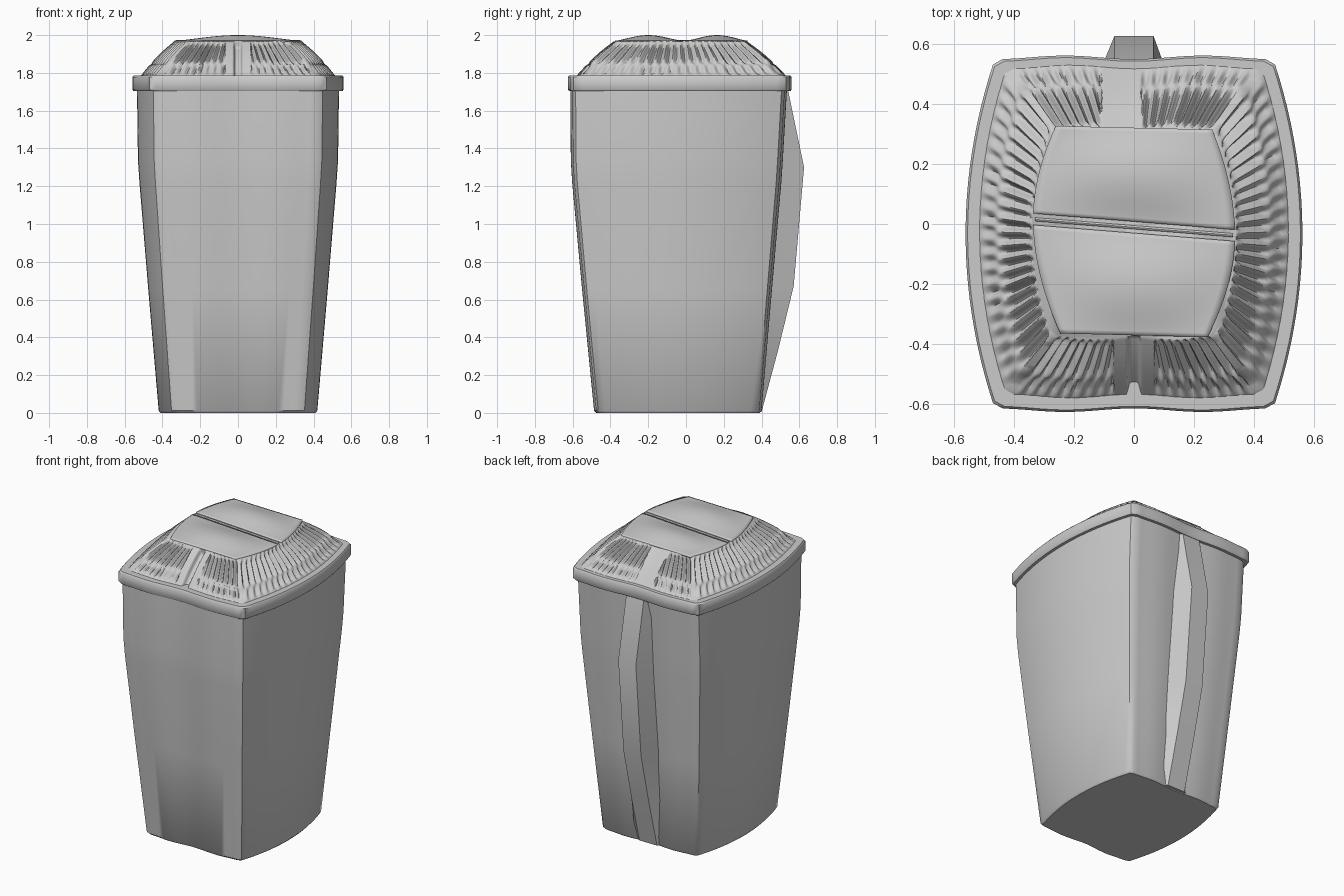
import bpy, bmesh, math, random
from mathutils import Vector

random.seed(4)
if "Cube" in bpy.data.objects:
    bpy.data.objects.remove(bpy.data.objects["Cube"])


def finish(name, bm, angle=40):
    """Turn a bmesh into a named, smooth-shaded object."""
    bmesh.ops.recalc_face_normals(bm, faces=bm.faces)
    mesh = bpy.data.meshes.new(name)
    bm.to_mesh(mesh)
    bm.free()
    obj = bpy.data.objects.new(name, mesh)
    bpy.context.collection.objects.link(obj)
    bpy.ops.object.select_all(action='DESELECT')
    obj.select_set(True)
    bpy.context.view_layer.objects.active = obj
    bpy.ops.object.shade_smooth_by_angle(angle=math.radians(angle))
    return obj


def outline(hx, y0, y1, z, n=24, bulge=0.18):
    """Four-sided section: bowed flanks, nearly flat front and back."""
    cy, hy, cx = (y0 + y1) / 2, (y1 - y0) / 2, hx * (1 - bulge)
    pts = []
    for side in range(4):
        for i in range(n):
            t = 0.95 * (2 * i / (n - 1) - 1)
            bow = hx * (1 - bulge * t * t)
            wave = 0.012 * math.cos(math.pi * t) ** 2
            pts.append(Vector([(bow, cy + hy * t, z), (-cx * t, y1 - wave, z),
                               (-bow, cy - hy * t, z), (cx * t, y0 + wave, z)][side]))
    return pts


def loft(name, rings, angle=40):
    """Skin closed rings and cap both ends."""
    bm = bmesh.new()
    rows = [[bm.verts.new(p) for p in ring] for ring in rings]
    for low, high in zip(rows, rows[1:]):
        for i in range(len(low)):
            j = (i + 1) % len(low)
            bm.faces.new((low[i], low[j], high[j], high[i]))
    bm.faces.new(rows[0][::-1])
    bm.faces.new(rows[-1])
    return finish(name, bm, angle)


def smoothstep(a, b, x):
    t = min(1, max(0, (x - a) / (b - a)))
    return t * t * (3 - 2 * t)


# Tapered bin body
loft("bin_body", [outline(*s) for s in (
    (0.41, -0.475, 0.39, 0), (0.42, -0.487, 0.40, 0.012),
    (0.475, -0.55, 0.455, 0.65), (0.522, -0.603, 0.505, 1.22),
    (0.53, -0.61, 0.513, 1.34), (0.535, -0.613, 0.535, 1.72))])

# Overhanging rim
loft("lid_rim", [outline(*s) for s in (
    (0.52, -0.59, 0.52, 1.708), (0.555, -0.62, 0.555, 1.705),
    (0.56, -0.625, 0.56, 1.712), (0.56, -0.625, 0.56, 1.778),
    (0.553, -0.618, 0.553, 1.787), (0.50, -0.57, 0.52, 1.787))])

# Back spine
spine = []
for z, inner, outer in ((0.005, 0.36, 0.40), (0.33, 0.38, 0.487), (0.67, 0.42, 0.57),
                        (1.3, 0.46, 0.625), (1.71, 0.48, 0.54)):
    spine.append([Vector(p) for p in ((0.125, inner, z), (0.065, outer, z),
                                      (-0.065, outer, z), (-0.125, inner, z))])
loft("back_spine", spine, 30)

# Fluted lid slope: long ribs above a staggered row of short ones
SAMPLES, RIBS, STEPS = 161, 20, 20
outward = [Vector(d) for d in ((1, 0, 1), (0, 1, 1), (-1, 0, 1), (0, -1, 1))]
depths = [random.uniform(0.02, 0.034) for _ in range(4 * RIBS + 1)]
rings = []
for k in range(STEPS + 1):
    v = k / STEPS
    ring = outline(0.515 - 0.175 * v, -0.58 + 0.195 * v, 0.53 - 0.205 * v,
                   1.785 + 0.18 * v + 0.012 * math.sin(math.pi * v),
                   SAMPLES, 0.18 + 0.03 * v)
    for i, p in enumerate(ring):
        side, step = divmod(i, SAMPLES)
        phase = RIBS * step / (SAMPLES - 1)
        depth = depths[side * RIBS + int(phase)]
        upper = 0.5 - 0.5 * math.cos(2 * math.pi * phase)
        lower = 0.5 + 0.5 * math.cos(2 * math.pi * phase)
        groove = depth * upper * smoothstep(0.25, 0.45, v) * (1 - smoothstep(0.85, 1, v))
        groove += 0.6 * depth * lower * smoothstep(0.03, 0.12, v) * (1 - smoothstep(0.2, 0.38, v))
        # Plain pad at the back, pad with a channel at the front
        if side == 1 and -0.11 < p.x < 0.025:
            groove = 0
        if side == 3 and abs(p.x) < 0.07:
            groove = 0.03 * (1 - smoothstep(0.012, 0.026, abs(p.x))) * (1 - smoothstep(0.9, 1, v))
        p -= outward[side].normalized() * groove
    rings.append(ring)
loft("fluted_lid", rings, 60)


def flap(name, near, far, wide, narrow):
    """Domed panel; its near edge follows the skewed centre gap."""
    bm = bmesh.new()
    n = 24
    rows = []
    for j in range(n + 1):
        v = j / n
        half = narrow + (wide - narrow) * (1 - v ** 1.8)
        row = []
        for i in range(n + 1):
            u = 2 * i / n - 1
            y = (near - 0.027 * u) * (1 - v) + (far - 0.006 * u) * v
            dome = math.sin(math.pi * v) ** 1.3 * math.cos(math.pi * u / 2) ** 1.2
            row.append(bm.verts.new((half * u, y, 1.971 + 0.029 * abs(dome))))
        rows.append(row)
    for a, b in zip(rows, rows[1:]):
        for i in range(n):
            bm.faces.new((a[i], a[i + 1], b[i + 1], b[i]))
    obj = finish(name, bm)
    # Wind the panel so its thickness hangs below the dome
    if obj.data.polygons[0].normal.z < 0:
        obj.data.flip_normals()
    solid = obj.modifiers.new("thickness", 'SOLIDIFY')
    solid.thickness, solid.offset = 0.012, -1


flap("back_flap", 0.008, 0.32, 0.335, 0.26)
flap("front_flap", -0.03, -0.37, 0.335, 0.245)

# Hinge rod along the skewed gap
bpy.ops.mesh.primitive_cylinder_add(vertices=12, radius=0.006, depth=0.66,
                                    location=(0, -0.011, 1.967),
                                    rotation=(0, math.pi / 2, -0.08))
bpy.context.object.name = "hinge_rod"
bpy.ops.object.shade_smooth_by_angle()
